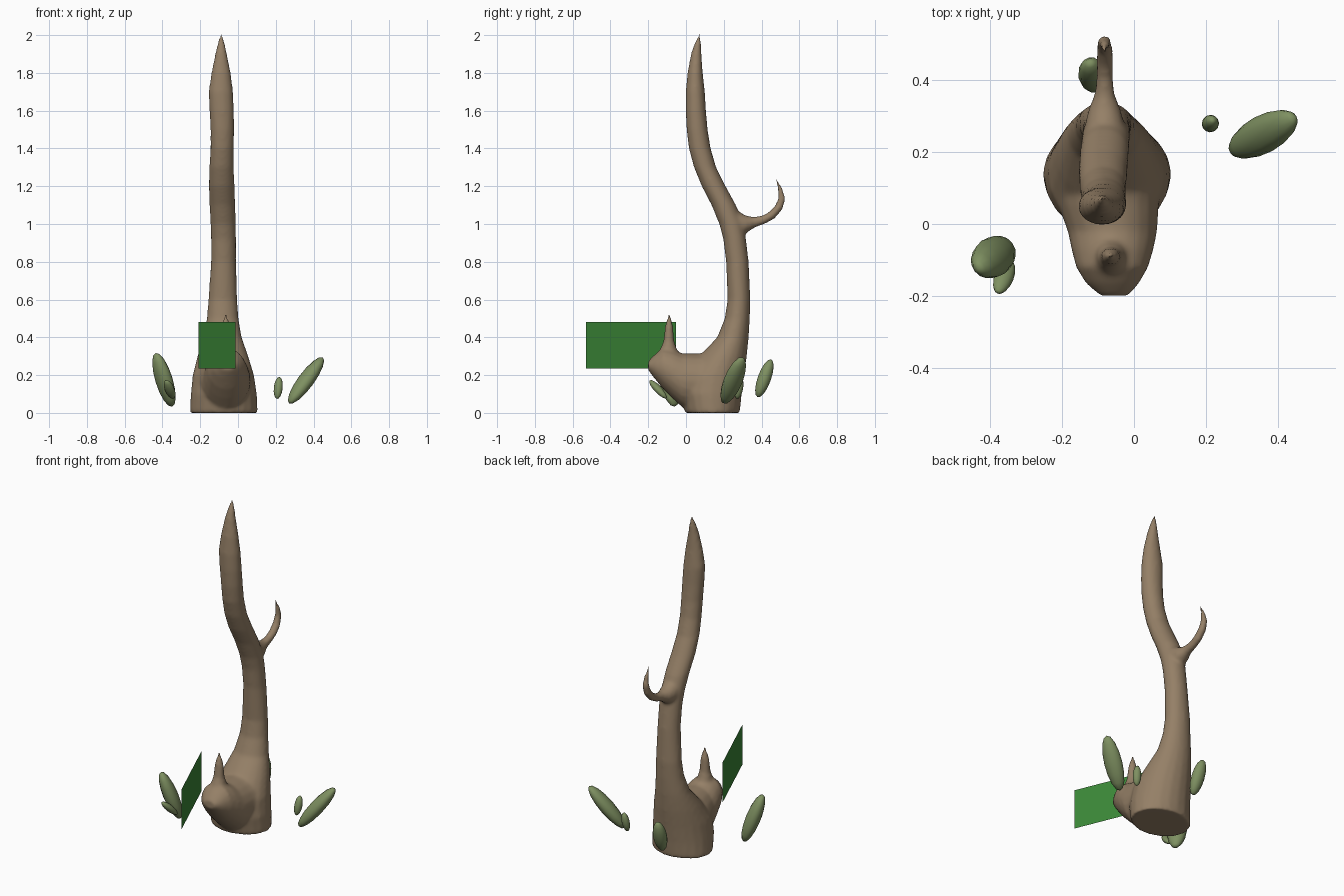
import bpy, bmesh, math
from mathutils import Vector, Matrix

if "Cube" in bpy.data.objects:
    bpy.data.objects.remove(bpy.data.objects["Cube"])

def material(name, rgb):
    m = bpy.data.materials.new(name)
    m.diffuse_color = (*rgb, 1)
    m.use_nodes = True
    m.node_tree.nodes["Principled BSDF"].inputs["Base Color"].default_value = m.diffuse_color
    return m

bark = material("bark", (0.30, 0.215, 0.135))
moss = material("moss", (0.21, 0.28, 0.12))
green = material("green", (0.045, 0.25, 0.04))

def finish(name, bm, mat, smooth=True):
    bmesh.ops.recalc_face_normals(bm, faces=bm.faces)
    me = bpy.data.meshes.new(name)
    bm.to_mesh(me)
    bm.free()
    ob = bpy.data.objects.new(name, me)
    bpy.context.collection.objects.link(ob)
    me.materials.append(mat)
    for p in me.polygons:
        p.use_smooth = smooth
    return ob

def loft(bm, sections, n=20):
    """Skin closed elliptical sections (centre, axis u, axis v)."""
    rings = []
    for c, u, v in sections:
        rings.append([bm.verts.new(Vector(c) + Vector(u) * math.cos(t) + Vector(v) * math.sin(t))
                      for t in (2 * math.pi * i / n for i in range(n))])
    for a, b in zip(rings, rings[1:]):
        for i in range(n):
            j = (i + 1) % n
            bm.faces.new((a[i], a[j], b[j], b[i]))
    bm.faces.new(rings[0])
    bm.faces.new(rings[-1])

def upright(z, x0, x1, y0, y1):
    return ((x0 + x1) / 2, (y0 + y1) / 2, z), ((x1 - x0) / 2, 0, 0), (0, (y1 - y0) / 2, 0)

def forward(y, x0, x1, z0, z1):
    return ((x0 + x1) / 2, y, (z0 + z1) / 2), ((x1 - x0) / 2, 0, 0), (0, 0, (z1 - z0) / 2)

bm = bmesh.new()
# trunk: z, x range, y range
loft(bm, [upright(*r) for r in (
    (0.00, -.255, .105, -.005, .285), (0.10, -.25, .10, -.03, .295), (0.20, -.24, .085, -.02, .308),
    (0.30, -.215, .055, .07, .322), (0.40, -.185, .02, .165, .332), (0.50, -.165, .003, .205, .338),
    (0.60, -.157, -.004, .22, .341), (0.80, -.143, -.01, .212, .332), (0.92, -.143, -.01, .197, .318),
    (1.00, -.146, -.011, .176, .305), (1.10, -.151, -.014, .135, .265), (1.20, -.155, -.018, .083, .21),
    (1.30, -.152, -.022, .042, .16), (1.40, -.146, -.022, .015, .131), (1.50, -.146, -.02, .003, .115),
    (1.60, -.151, -.021, -.002, .106), (1.70, -.156, -.026, -.002, .1), (1.80, -.141, -.038, .008, .089),
    (1.90, -.121, -.058, .026, .082), (1.96, -.108, -.07, .046, .08), (2.01, -.094, -.086, .07, .078))])
# front root lobe: y, x range, z range
loft(bm, [forward(*r) for r in (
    (.17, -.22, .08, .02, .32), (.06, -.215, .07, .015, .315), (-.02, -.185, .065, .03, .315),
    (-.07, -.175, .055, .075, .335), (-.12, -.162, .04, .125, .345), (-.165, -.135, .015, .18, .31),
    (-.2, -.095, -.015, .225, .275))])
# spike on the lobe
loft(bm, [upright(*r) for r in (
    (.27, -.13, .01, -.165, -.01), (.33, -.11, -.02, -.14, -.045), (.38, -.097, -.033, -.12, -.062),
    (.46, -.09, -.04, -.111, -.068), (.50, -.077, -.053, -.1, -.078), (.535, -.068, -.062, -.093, -.087))])
# hooked side branch: y, z, radius
path = [(.22, .99, .085), (.28, 1.005, .065), (.32, 1.0, .046), (.36, 1.01, .029), (.41, 1.022, .024),
        (.455, 1.047, .024), (.49, 1.085, .023), (.508, 1.135, .02), (.497, 1.19, .013), (.472, 1.25, .004)]
secs = []
for i, (y, z, r) in enumerate(path):
    a, b = path[max(i - 1, 0)], path[min(i + 1, len(path) - 1)]
    d = Vector((0, b[0] - a[0], b[1] - a[1])).normalized()
    secs.append(((-.082, y, z), (min(r, .055), 0, 0), Vector((0, -d.z, d.y)) * r))
loft(bm, secs, 12)
trunk = finish("tree_trunk", bm, bark)
# fuse the lofts into one soft surface
rm = trunk.modifiers.new("fuse", 'REMESH')
rm.mode = 'VOXEL'
rm.voxel_size = 0.01
rm.use_smooth_shade = True
sm = trunk.modifiers.new("soften", 'SMOOTH')
sm.factor = 0.5
sm.iterations = 8

# leaf pods: centre, long axis (half), half width, half thickness
def pod(name, centre, axis, width, thick):
    ax = Vector(axis)
    w = Vector((-ax.y, ax.x, 0)).normalized()
    t = w.cross(ax).normalized()
    m = Matrix((w * width, t * thick, ax)).transposed().to_4x4()
    m.translation = Vector(centre)
    b = bmesh.new()
    bmesh.ops.create_uvsphere(b, u_segments=12, v_segments=8, radius=1, matrix=m)
    finish(name, b, moss)

pod("pod_left_large", (-.392, -.092, .175), (-.043, -.032, .142), .056, .042)
pod("pod_left_small", (-.362, -.147, .125), (-.018, -.045, .047), .027, .02)
pod("pod_right_large", (.36, .25, .172), (.089, .048, .122), .053, .04)
pod("pod_right_small", (.213, .28, .132), (.006, .01, .058), .024, .022)
pod("pod_back", (-.115, .415, .183), (-.008, .036, .1), .04, .036)

# flat upright leaf card
b = bmesh.new()
b.faces.new([b.verts.new(p) for p in ((-.21, -.053, .235), (-.012, -.53, .235),
                                      (-.012, -.53, .48), (-.21, -.053, .48))])
finish("leaf_card", b, green, False)
